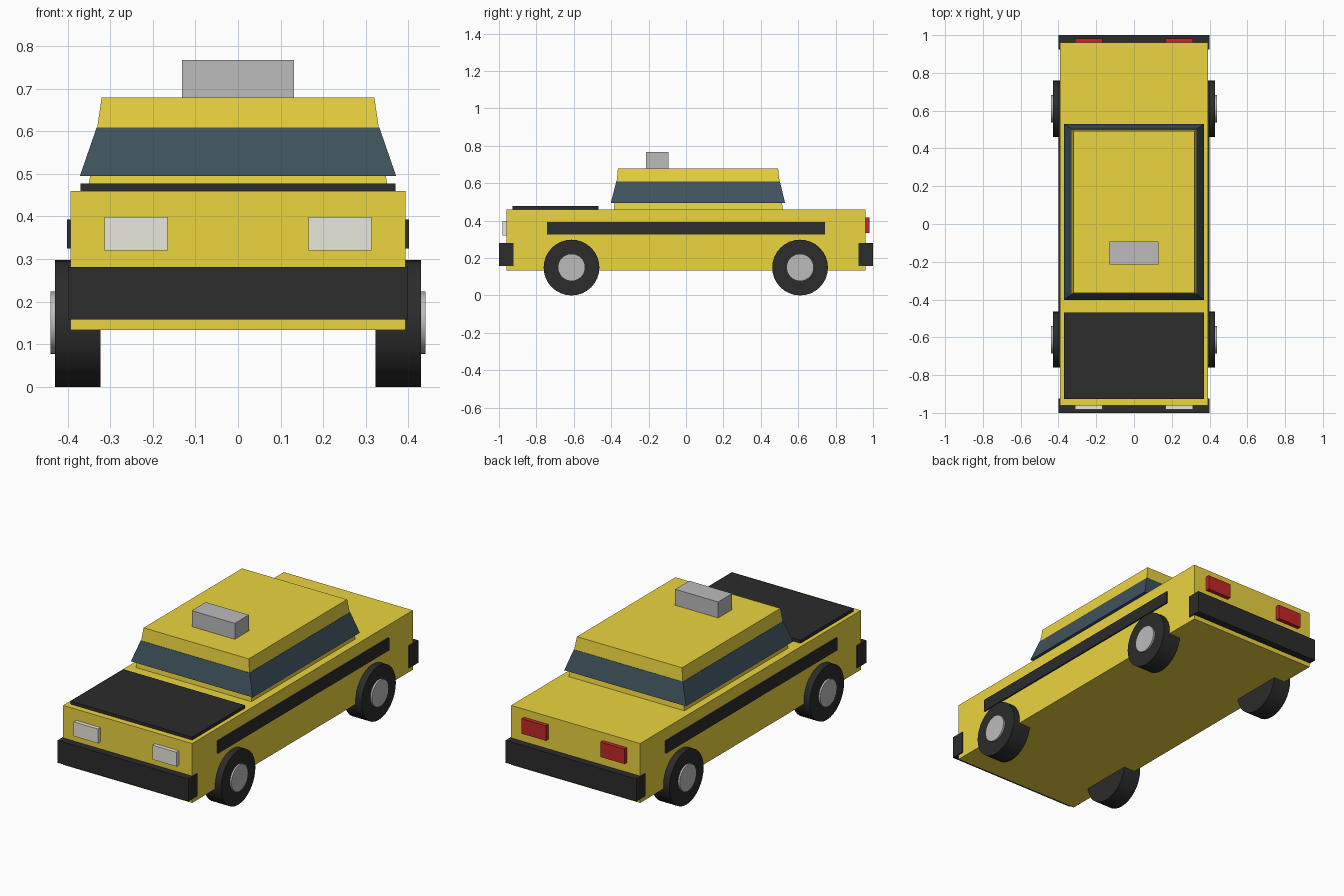
import bpy, bmesh
from math import pi, radians

if "Cube" in bpy.data.objects:
    bpy.data.objects.remove(bpy.data.objects["Cube"])


def paint(name, rgb):
    m = bpy.data.materials.new(name)
    m.diffuse_color = (*rgb, 1)
    m.use_nodes = True
    m.node_tree.nodes["Principled BSDF"].inputs["Base Color"].default_value = m.diffuse_color
    return m


YELLOW = paint("yellow", (0.83, 0.66, 0.05))
BLACK = paint("black", (0.025, 0.025, 0.025))
GLASS = paint("glass", (0.05, 0.085, 0.11))
WHITE = paint("lamp_white", (0.80, 0.80, 0.72))
RED = paint("lamp_red", (0.55, 0.02, 0.02))
SILVER = paint("silver", (0.5, 0.5, 0.5))


def frustum(name, bottom, top, mat):
    """Block between two rectangles, each (x0, x1, y0, y1, z)."""
    bm = bmesh.new()
    rings = [[bm.verts.new(p) for p in ((x0, y0, z), (x1, y0, z), (x1, y1, z), (x0, y1, z))]
             for x0, x1, y0, y1, z in (bottom, top)]
    lo, hi = rings
    bm.faces.new(lo[::-1])
    bm.faces.new(hi)
    for i in range(4):
        j = (i + 1) % 4
        bm.faces.new((lo[i], lo[j], hi[j], hi[i]))
    me = bpy.data.meshes.new(name)
    bm.to_mesh(me)
    bm.free()
    ob = bpy.data.objects.new(name, me)
    me.materials.append(mat)
    bpy.context.collection.objects.link(ob)
    return ob


def box(name, x0, x1, y0, y1, z0, z1, mat):
    return frustum(name, (x0, x1, y0, y1, z0), (x0, x1, y0, y1, z1), mat)


def disc(name, x0, x1, y, z, r, mat):
    bpy.ops.mesh.primitive_cylinder_add(vertices=32, radius=r, depth=x1 - x0,
                                        location=((x0 + x1) / 2, y, z), rotation=(0, pi / 2, 0))
    ob = bpy.context.object
    ob.name = name
    ob.data.materials.append(mat)
    bpy.ops.object.shade_smooth_by_angle(angle=radians(30))


# Body and hood panel
box("body", -0.393, 0.393, -0.96, 0.96, 0.133, 0.46, YELLOW)
box("hood_panel", -0.37, 0.37, -0.927, -0.468, 0.455, 0.477, BLACK)

# Cabin with wrap-around window band
frustum("cabin", (-0.353, 0.353, -0.386, 0.518, 0.455),
        (-0.32, 0.32, -0.364, 0.492, 0.679), YELLOW)
frustum("window_band", (-0.371, 0.371, -0.402, 0.53, 0.495),
        (-0.332, 0.332, -0.373, 0.502, 0.608), GLASS)

# Roof sign
box("roof_sign", -0.131, 0.131, -0.215, -0.093, 0.675, 0.767, SILVER)

# Bumpers
box("front_bumper", -0.399, 0.399, -1.0, -0.923, 0.158, 0.281, BLACK)
box("rear_bumper", -0.399, 0.399, 0.923, 1.0, 0.158, 0.281, BLACK)

for s, side in ((-1, "left"), (1, "right")):
    # Side stripe and lamps
    stripe = sorted((s * 0.385, s * 0.401))
    lamp = sorted((s * 0.166, s * 0.313))
    box(f"{side}_stripe", *stripe, -0.744, 0.743, 0.325, 0.393, BLACK)
    box(f"{side}_headlight", *lamp, -0.982, -0.95, 0.32, 0.399, WHITE)
    box(f"{side}_tail_light", *lamp, 0.95, 0.982, 0.334, 0.416, RED)
    # Wheels
    for y, end in ((-0.612, "front"), (0.61, "rear")):
        disc(f"{end}_{side}_tyre", *sorted((s * 0.323, s * 0.43)), y, 0.149, 0.149, BLACK)
        disc(f"{end}_{side}_hub", *sorted((s * 0.40, s * 0.44)), y, 0.15, 0.073, SILVER)
